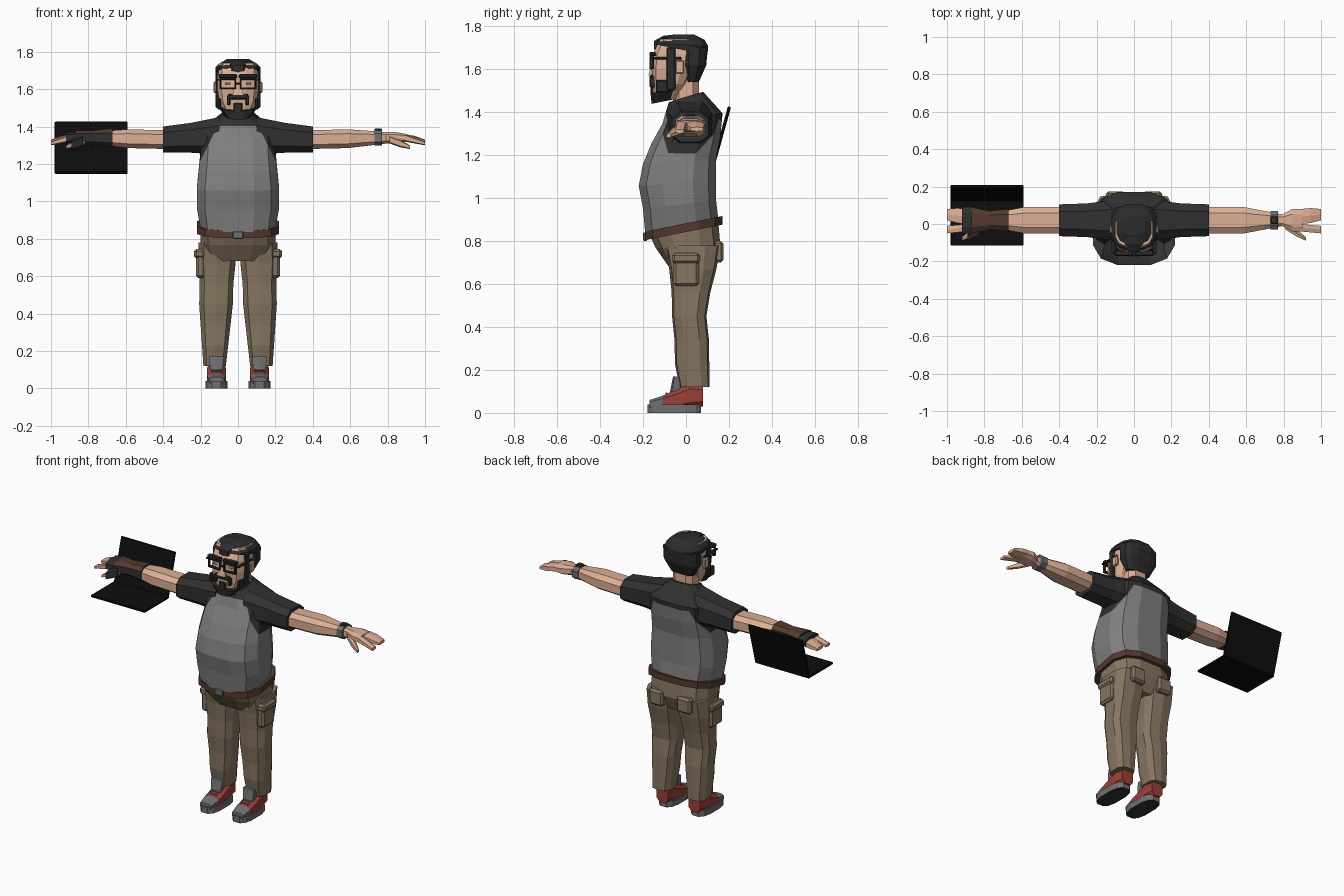
import bpy, bmesh
from math import cos, sin, pi
from mathutils import Vector

cube = bpy.data.objects.get("Cube")
if cube:
    bpy.data.objects.remove(cube)


def material(name, *rgb):
    mat = bpy.data.materials.new(name)
    mat.use_nodes = True
    mat.diffuse_color = (*rgb, 1)
    node = mat.node_tree.nodes["Principled BSDF"]
    node.inputs["Base Color"].default_value = (*rgb, 1)
    node.inputs["Roughness"].default_value = .9
    return mat


SKIN = material("skin", .72, .43, .3)
HAIR = material("black_hair", .025, .025, .025)
SLEEVE = material("charcoal_cloth", .03, .03, .03)
SHIRT = material("grey_cloth", .21, .21, .21)
PANTS = material("khaki", .24, .18, .12)
LEATHER = material("brown_leather", .09, .04, .03)
RED = material("red_canvas", .33, .05, .04)
RUBBER = material("grey_rubber", .16, .16, .16)
LAPTOP = material("laptop_black", .004, .004, .004)
EYE = material("eye_white", .6, .6, .6)


def finish(name, bm, mats, rule=None):
    bmesh.ops.recalc_face_normals(bm, faces=bm.faces[:])
    if rule:
        for face in bm.faces:
            face.material_index = rule(face)
    mesh = bpy.data.meshes.new(name)
    bm.to_mesh(mesh)
    bm.free()
    for mat in mats:
        mesh.materials.append(mat)
    ob = bpy.data.objects.new(name, mesh)
    bpy.context.collection.objects.link(ob)
    return ob


def rounded(value, power=.7):
    """Square off a sine or cosine so that circles become rounded boxes."""
    return abs(value) ** power * (1 if value > 0 else -1)


def loft(name, start, end, sizes, mats, sides=8, mirror=1, tilt=(0, 0), rule=None, cuts=()):
    """Skin evenly spaced sections (half width, half depth, depth shift) from start to end."""
    start, end = Vector(start), Vector(end)
    span = [abs(c) for c in end - start]
    axis = span.index(max(span))
    u, v = [i for i in range(3) if i != axis]
    fit = 1 / rounded(cos(pi / sides))
    bm = bmesh.new()
    loops = []
    for step, (width, depth, *shift) in enumerate(sizes):
        k = step / (len(sizes) - 1)
        lean = tilt[0] * (1 - k) ** 3 + tilt[1] * k ** 3
        loop = []
        for i in range(sides):
            angle = 2 * pi * (i + .5) / sides
            point = start.lerp(end, k)
            across = depth * min(1, max(-1, rounded(sin(angle)) * fit))
            point[u] += width * rounded(cos(angle)) * fit
            point[v] += across + sum(shift)
            point[axis] += lean * across
            point.x *= mirror
            loop.append(bm.verts.new(point))
        loops.append(loop)
    for low, high in zip(loops, loops[1:]):
        for i in range(sides):
            j = (i + 1) % sides
            bm.faces.new((low[i], low[j], high[j], high[i]))
    bm.faces.new(loops[0])
    bm.faces.new(loops[-1])
    for origin, normal in cuts:
        bmesh.ops.bisect_plane(bm, geom=bm.verts[:] + bm.edges[:] + bm.faces[:],
                               plane_co=origin, plane_no=normal)
    return finish(name, bm, mats, rule)


def box(name, centre, size, mat, mirror=1):
    """Box with chamfered edges."""
    bm = bmesh.new()
    bmesh.ops.create_cube(bm, size=1)
    bmesh.ops.scale(bm, vec=size, verts=bm.verts)
    bmesh.ops.bevel(bm, geom=bm.edges[:], offset=min(size) / 4, segments=1, affect="EDGES")
    ob = finish(name, bm, [mat])
    ob.location = (centre[0] * mirror, *centre[1:])
    return ob


# Shirt with the charcoal yoke and raglan shoulders cut in
shoulder_cuts = [(Vector((.11, 0, 1.4)), Vector((2, 0, 1))),
                 (Vector((-.11, 0, 1.4)), Vector((-2, 0, 1))),
                 (Vector((0, 0, 1.39)), Vector((0, .15, 1)))]


def is_shoulder(face):
    middle = face.calc_center_median()
    return int(middle.z > 1.2 and any((middle - o).dot(n) > 0 for o, n in shoulder_cuts))


loft("shirt", (0, 0, .87), (0, 0, 1.47),
     [(.2, .17, -.02), (.22, .17, -.03), (.22, .18, -.04), (.21, .17, -.03),
      (.2, .16), (.2, .14, .03), (.08, .08)],
     [SHIRT, SLEEVE], sides=12, tilt=(.2, .3), rule=is_shoulder, cuts=shoulder_cuts)

# Belt and trouser seat
loft("belt", (0, -.01, .84), (0, -.01, .88), [(.22, .18)] * 2, [LEATHER],
     sides=12, tilt=(.2, .2))
box("belt_buckle", (0, -.19, .82), (.06, .02, .04), RUBBER)
loft("trouser_seat", (0, .02, .68), (0, 0, .86), [(.16, .1), (.2, .15), (.2, .16, -.01)],
     [PANTS], sides=12, tilt=(0, .2))

# Neck, head and nose
loft("neck", (0, 0, 1.43), (0, 0, 1.57), [(.07, .06)] * 2, [SKIN])
loft("head", (0, -.09, 1.46), (0, -.03, 1.74),
     [(.06, .06), (.1, .08), (.11, .1), (.11, .11), (.1, .09)], [SKIN], sides=12)
loft("nose", (0, -.155, 1.57), (0, -.145, 1.65), [(.03, .02), (.01, .01)], [SKIN], sides=4)

# Hair
loft("hair_cap", (0, -.02, 1.69), (0, -.01, 1.76),
     [(.12, .12), (.12, .12), (.1, .1), (.06, .05)], [HAIR], sides=12, tilt=(-.2, 0))
loft("hair_back", (0, .03, 1.54), (0, .04, 1.7), [(.08, .03), (.12, .06), (.12, .06)],
     [HAIR], sides=12)
loft("hair_quiff", (0, -.15, 1.71), (0, -.06, 1.74), [(.03, .02), (.05, .03), (.04, .02)],
     [HAIR], sides=6)

# Beard, moustache and glasses bridge
FACE = -.155
LENS = Vector((.055, FACE - .005, 1.63))
loft("beard", (0, -.1, 1.45), (0, -.1, 1.5), [(.06, .06), (.1, .065)], [HAIR],
     sides=12, tilt=(.2, .2))
box("goatee", (0, FACE, 1.5), (.05, .02, .05), HAIR)
box("moustache", (0, FACE, 1.56), (.11, .03, .03), HAIR)
box("glasses_bridge", (0, LENS.y, LENS.z), (.03, .02, .01), HAIR)

ANKLE = .115
for side, word in ((1, "left_"), (-1, "right_")):
    # Face sides and glasses
    box(word + "sideburn", (.11, -.07, 1.6), (.02, .04, .2), HAIR, side)
    box(word + "cheek_beard", (.1, -.11, 1.52), (.02, .06, .06), HAIR, side)
    box(word + "moustache_end", (.05, FACE, 1.54), (.02, .03, .05), HAIR, side)
    box(word + "ear", (.12, -.03, 1.61), (.02, .04, .06), SKIN, side)
    box(word + "eyebrow", (LENS.x, FACE, 1.67), (.1, .03, .02), HAIR, side)
    box(word + "eye", (LENS.x, FACE, LENS.z), (.03, .01, .01), EYE, side)
    for sign in (1, -1):
        box(word + "glasses_rim", LENS + Vector((0, 0, sign * .025)), (.09, .02, .01), HAIR, side)
        box(word + "glasses_post", LENS + Vector((sign * .04, 0, 0)), (.01, .02, .05), HAIR, side)
    box(word + "glasses_arm", (.11, -.09, 1.65), (.02, .14, .01), HAIR, side)

    # Sleeve, forearm and hand
    loft(word + "sleeve", (.1, .02, 1.35), (.4, .02, 1.33),
         [(.11, .1), (.09, .08), (.085, .07)], [SLEEVE], mirror=side)
    loft(word + "forearm", (.38, .02, 1.33), (.8, .02, 1.34),
         [(.07, .05), (.07, .05), (.07, .05), (.05, .04), (.03, .03)], [SKIN], mirror=side)
    loft(word + "palm", (.79, .02, 1.34), (.9, .02, 1.34),
         [(.03, .03), (.06, .03), (.06, .02)], [SKIN], mirror=side)
    loft(word + "fingers", (.89, .04, 1.34), (1, .05, 1.32),
         [(.04, .02), (.04, .02), (.03, .01)], [SKIN], sides=6, mirror=side)
    loft(word + "index_finger", (.89, -.02, 1.34), (1, -.03, 1.31),
         [(.02, .02), (.02, .01)], [SKIN], sides=6, mirror=side)
    loft(word + "thumb", (.81, -.01, 1.33), (.92, -.08, 1.29),
         [(.02, .02), (.02, .02), (.01, .01)], [SKIN], sides=6, mirror=side)

    # Trouser leg and pockets
    loft(word + "trouser_leg", (.125, .04, .12), (.11, .03, .78),
         [(.06, .07), (.07, .08, -.01), (.08, .08, -.01), (.09, .08, -.02),
          (.09, .09, -.01), (.1, .11), (.1, .13)], [PANTS], sides=10, mirror=side)
    box(word + "cargo_pocket", (.2, 0, .66), (.05, .12, .14), PANTS, side)
    box(word + "pocket_flap", (.2, 0, .72), (.07, .13, .05), PANTS, side)
    box(word + "back_pocket", (.1, .15, .75), (.1, .05, .1), PANTS, side)

    # Canvas shoe with rubber sole, toe cap and tongue
    loft(word + "shoe_sole", (ANKLE, -.055, 0), (ANKLE, -.055, .04), [(.058, .125)] * 2,
         [RUBBER, SLEEVE], sides=12, mirror=side, rule=lambda f: int(f.normal.z < -.5))
    loft(word + "shoe_upper", (ANKLE, -.17, .04), (ANKLE, .08, .08),
         [(.04, .02), (.05, .03), (.05, .05), (.05, .06, .01), (.04, .05)],
         [RED, RUBBER], mirror=side, rule=lambda f: int(f.calc_center_median().y < -.12))
    loft(word + "shoe_tongue", (ANKLE, -.05, .07), (ANKLE, -.04, .17),
         [(.03, .03), (.04, .02)], [RUBBER], sides=6, mirror=side)
    for y in (-.09, -.07):
        box(word + "shoe_lace", (ANKLE, y, y / 2 + .135), (.05, .01, .01), RUBBER, side)

# Wristwatch on the left arm
loft("watch_strap", (.73, .02, 1.34), (.77, .02, 1.34), [(.05, .04)] * 2, [RUBBER])
box("watch_face", (.75, .02, 1.38), (.04, .04, .02), SLEEVE)

# Wrist brace with straps on the right hand
loft("wrist_brace", (.67, .02, 1.34), (.87, .02, 1.34), [(.06, .05), (.05, .04), (.07, .04)],
     [LEATHER, SLEEVE], mirror=-1, rule=lambda f: int(f.normal.z < .2))
loft("palm_strap", (.86, .02, 1.34), (.92, .02, 1.34), [(.07, .03)] * 2, [SLEEVE], mirror=-1)
loft("thumb_strap", (.83, -.03, 1.32), (.89, -.06, 1.3), [(.03, .03)] * 2, [SLEEVE],
     sides=6, mirror=-1)

# Open laptop under the right hand
box("laptop_base", (-.785, .01, 1.155), (.39, .25, .015), LAPTOP)
screen = box("laptop_screen", (-.785, .165, 1.29), (.39, .015, .28), LAPTOP)
screen.rotation_euler.x = -.27
